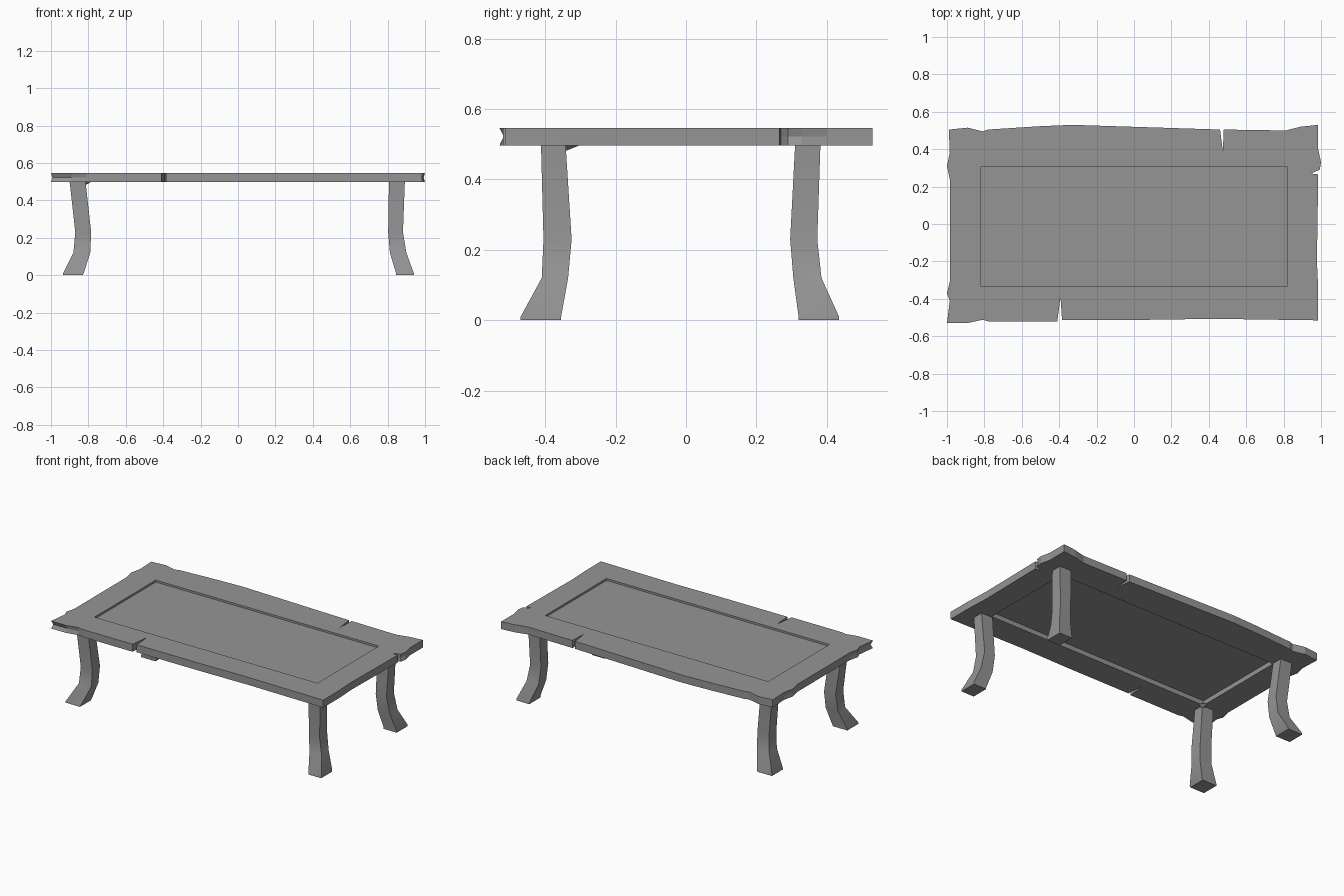
import bpy, bmesh
from math import radians

if "Cube" in bpy.data.objects:
    bpy.data.objects.remove(bpy.data.objects["Cube"])

# Dark grey used for every part
grey = bpy.data.materials.new("dark_grey")
grey.diffuse_color = (.30, .30, .30, 1)
grey.use_nodes = True
grey.node_tree.nodes["Principled BSDF"].inputs["Base Color"].default_value = grey.diffuse_color


def finish(bm, name, smooth=False):
    bmesh.ops.recalc_face_normals(bm, faces=bm.faces[:])
    me = bpy.data.meshes.new(name)
    bm.to_mesh(me)
    bm.free()
    me.materials.append(grey)
    ob = bpy.data.objects.new(name, me)
    bpy.context.collection.objects.link(ob)
    if smooth:
        bpy.ops.object.select_all(action='DESELECT')
        ob.select_set(True)
        bpy.context.view_layer.objects.active = ob
        bpy.ops.object.shade_smooth_by_angle(angle=radians(40))
    return ob


def ring(bm, pts, z):
    return [bm.verts.new((x, y, z)) for x, y in pts]


def bridge(bm, a, b):
    n = len(a)
    for i in range(n):
        j = (i + 1) % n
        bm.faces.new((a[i], a[j], b[j], b[i]))


# Weathered outline of the top, counter-clockwise from the front left corner
outline = [
    (-1.0, -.53), (-.89, -.53), (-.81, -.512), (-.78, -.52), (-.41, -.52),
    (-.393, -.39), (-.385, -.512), (.08, -.512), (.43, -.507), (.985, -.515),
    (.985, -.35), (.978, -.2), (.985, .265), (.945, .27), (.993, .29),
    (1.0, .33), (.985, .40), (.985, .53),
    (.89, .52), (.81, .50), (.48, .505), (.475, .39), (.46, .505),
    (-.33, .53), (-.50, .523), (-.78, .505), (-.81, .495), (-.89, .515), (-.99, .505),
    (-.985, .38), (-1.0, .31), (-.985, .24), (-.985, -.31), (-1.0, -.37), (-.985, -.41)]
# Only the protruding chips are pinched at mid height
middle = [(x * .992 if abs(x) > .992 else x, y * .978 if y < -.525 else y) for x, y in outline]
X0, X1, Y0, Y1 = -.818, .818, -.335, .307
hole = [(X0, Y0), (X1, Y0), (X1, Y1), (X0, Y1)]
BOT, TOP = .497, .547

# Table top frame with open centre
bm = bmesh.new()
rings = [ring(bm, p, z) for p, z in ((outline, BOT), (middle, .522), (outline, TOP))]
bridge(bm, rings[0], rings[1])
bridge(bm, rings[1], rings[2])
inner = [ring(bm, hole, z) for z in (BOT, TOP)]
bridge(bm, inner[0], inner[1])
for o, h in ((rings[0], inner[0]), (rings[2], inner[1])):
    edges = [bm.edges.get((l[i], l[(i + 1) % len(l)])) for l in (o, h) for i in range(len(l))]
    bmesh.ops.triangle_fill(bm, edges=edges, use_beauty=True, normal=(0, 0, 1))
finish(bm, "table_top_frame")

# Sunken centre panel
bm = bmesh.new()
lo, hi = ring(bm, hole, .528), ring(bm, hole, .534)
bridge(bm, lo, hi)
bm.faces.new(lo)
bm.faces.new(hi)
finish(bm, "centre_panel")

# Legs: x and y extents at each height
levels = [0, .01, .12, .23, .498]
xs = {"left": [(-.935, -.83), (-.935, -.825), (-.88, -.79), (-.87, -.785), (-.90, -.815)],
      "right": [(.845, .94), (.845, .94), (.812, .90), (.803, .882), (.807, .892)]}
ys = {"front": [(-.47, -.355), (-.47, -.355), (-.41, -.335), (-.405, -.325), (-.412, -.342)],
      "back": [(.32, .435), (.32, .435), (.305, .385), (.296, .373), (.31, .382)]}
for fb, yp in ys.items():
    for lr, xp in xs.items():
        bm = bmesh.new()
        rs = []
        for z, (a, b), (c, d) in zip(levels, xp, yp):
            rs.append(ring(bm, [(a, c), (b, c), (b, d), (a, d)], z))
        for p, q in zip(rs, rs[1:]):
            bridge(bm, p, q)
        bm.faces.new(rs[0])
        bm.faces.new(rs[-1])
        finish(bm, fb + "_" + lr + "_leg", smooth=True)

# Small splintered wedge beside the front left leg
bm = bmesh.new()
for p in ((-.82, -.345, .48), (-.785, -.345, .498), (-.82, -.30, .498), (-.87, -.39, .498)):
    bm.verts.new(p)
bmesh.ops.convex_hull(bm, input=bm.verts[:])
finish(bm, "corner_splinter")
